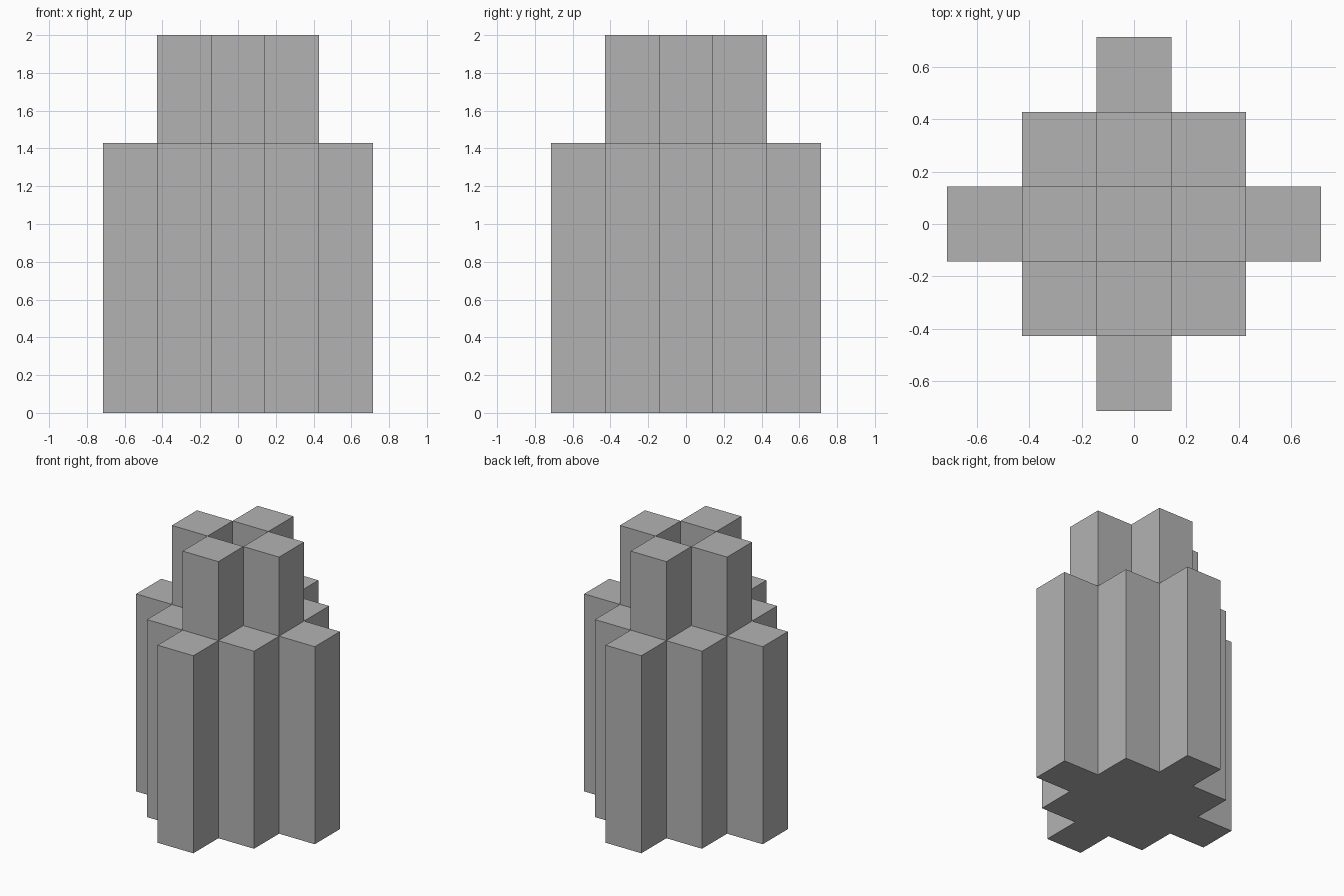
import bpy
import bmesh
from mathutils import Matrix, Vector

cube = bpy.data.objects.get("Cube")
if cube:
    bpy.data.objects.remove(cube, do_unlink=True)

UNIT = 2 / 7            # side of one square column
BASE_TOP = 5 * UNIT
TOP = 7 * UNIT

grey = bpy.data.materials.new("plain grey")
grey.use_nodes = True
colour = (0.45, 0.45, 0.45, 1)
grey.diffuse_color = colour
grey.node_tree.nodes["Principled BSDF"].inputs["Base Color"].default_value = colour


def prism(name, outline, bottom, top):
    """Extrude a flat outline, given in column units, between two heights."""
    bm = bmesh.new()
    face = bm.faces.new([bm.verts.new((p.x * UNIT, p.y * UNIT, bottom)) for p in outline])
    extruded = bmesh.ops.extrude_face_region(bm, geom=[face], use_keep_orig=True)
    verts = [g for g in extruded["geom"] if isinstance(g, bmesh.types.BMVert)]
    bmesh.ops.translate(bm, verts=verts, vec=(0, 0, top - bottom))
    bmesh.ops.recalc_face_normals(bm, faces=bm.faces)
    mesh = bpy.data.meshes.new(name)
    bm.to_mesh(mesh)
    bm.free()
    mesh.materials.append(grey)
    obj = bpy.data.objects.new(name, mesh)
    bpy.context.collection.objects.link(obj)


# Stepped base: one quarter of the outline, turned four times
quarter = [Vector(p) for p in
           ((2.5, -0.5), (2.5, 0.5), (1.5, 0.5), (1.5, 1.5), (0.5, 1.5))]
turns = [Matrix(((1, 0), (0, 1))), Matrix(((0, -1), (1, 0))),
         Matrix(((-1, 0), (0, -1))), Matrix(((0, 1), (-1, 0)))]
prism("stepped_base", [turn @ p for turn in turns for p in quarter], 0, BASE_TOP)

# Four upper posts around an open centre
square = [Vector(p) for p in ((0.5, -0.5), (1.5, -0.5), (1.5, 0.5), (0.5, 0.5))]
for side, turn in zip(("left", "back", "right", "front"), turns):
    prism(side + "_post", [turn @ p for p in square], BASE_TOP, TOP)
